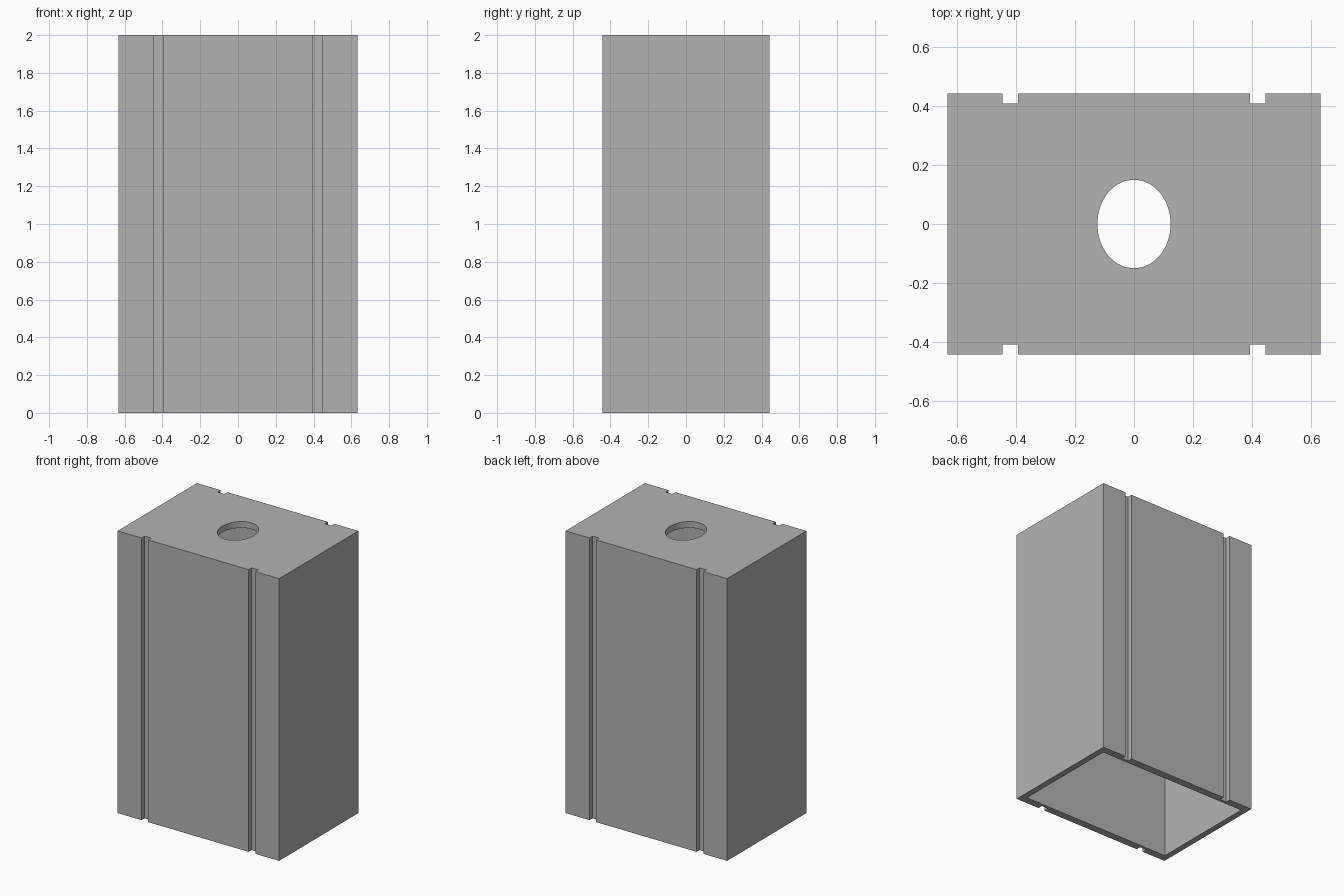
import bpy
import math

if "Cube" in bpy.data.objects:
    bpy.data.objects.remove(bpy.data.objects["Cube"], do_unlink=True)

HALF_X, HALF_Y, HEIGHT = 0.633, 0.443, 2.0
WALL_X, WALL_Y, LID = 0.043, 0.054, 0.045
GROOVE_IN, GROOVE_OUT, GROOVE_FLOOR = 0.394, 0.446, 0.409
HOLE_X, HOLE_Y = 0.124, 0.15

grey = bpy.data.materials.new("plain_grey")
grey.use_nodes = True
colour = (0.45, 0.45, 0.45, 1)
grey.diffuse_color = colour
grey.node_tree.nodes["Principled BSDF"].inputs["Base Color"].default_value = colour


def prism(name, outline, bottom, top):
    """Upright solid with the given counter-clockwise outline."""
    n = len(outline)
    verts = [(x, y, z) for z in (bottom, top) for x, y in outline]
    faces = [list(range(n))[::-1], list(range(n, 2 * n))]
    faces += [[i, (i + 1) % n, (i + 1) % n + n, i + n] for i in range(n)]
    mesh = bpy.data.meshes.new(name)
    mesh.from_pydata(verts, [], faces)
    mesh.materials.append(grey)
    obj = bpy.data.objects.new(name, mesh)
    bpy.context.collection.objects.link(obj)
    return obj


def cut(body, cutter):
    """Subtract the cutter, then discard it."""
    cutter.hide_render = True
    mod = body.modifiers.new(cutter.name, "BOOLEAN")
    mod.operation = "DIFFERENCE"
    mod.solver = "EXACT"
    mod.object = cutter
    bpy.ops.object.modifier_apply(modifier=mod.name)
    bpy.data.objects.remove(cutter, do_unlink=True)


# Outer body: the grooved front edge, turned half round for the back
front = [(-HALF_X, -HALF_Y)]
for side in (-1, 1):
    near, far = sorted((side * GROOVE_IN, side * GROOVE_OUT))
    front += [(near, -HALF_Y), (near, -GROOVE_FLOOR),
              (far, -GROOVE_FLOOR), (far, -HALF_Y)]
front.append((HALF_X, -HALF_Y))
body = prism("grooved_box", front + [(-x, -y) for x, y in front], 0, HEIGHT)
bpy.ops.object.select_all(action="DESELECT")
bpy.context.view_layer.objects.active = body
body.select_set(True)

# Hollow inside, open at the bottom
ix, iy = HALF_X - WALL_X, HALF_Y - WALL_Y
cut(body, prism("cavity", [(-ix, -iy), (ix, -iy), (ix, iy), (-ix, iy)],
                -0.1, HEIGHT - LID))

# Oval hole through the lid
angles = [math.tau * i / 64 for i in range(64)]
cut(body, prism("lid_hole", [(HOLE_X * math.cos(a), HOLE_Y * math.sin(a)) for a in angles],
                HEIGHT - 0.2, HEIGHT + 0.1))

bpy.ops.object.shade_smooth_by_angle(angle=math.radians(30))
